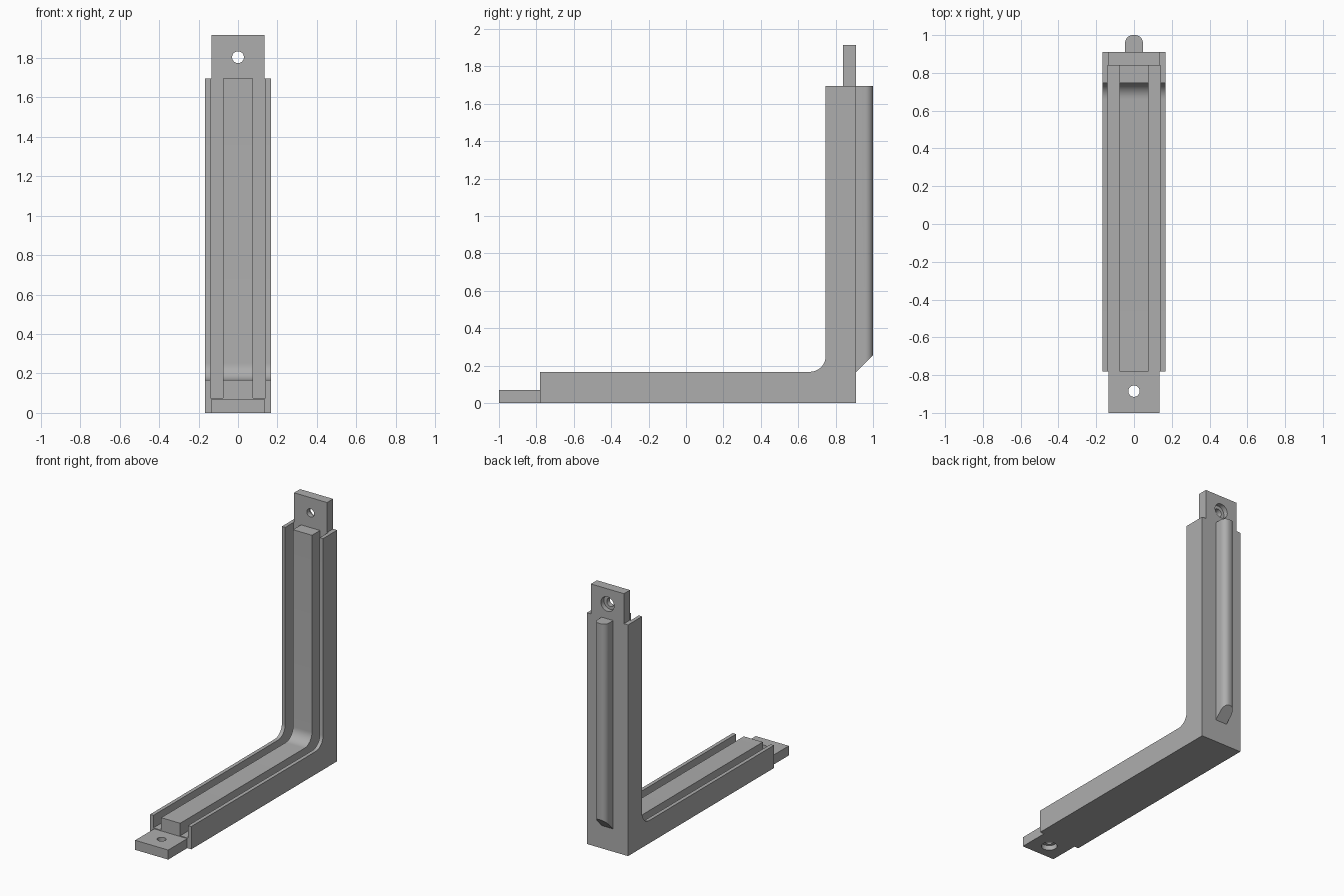
import bpy, bmesh, math
from mathutils import Matrix, Vector

if "Cube" in bpy.data.objects:
    bpy.data.objects.remove(bpy.data.objects["Cube"])

grey = bpy.data.materials.new("mid grey")
grey.use_nodes = True
colour = (0.42, 0.42, 0.42, 1)
grey.diffuse_color = colour
grey.node_tree.nodes["Principled BSDF"].inputs["Base Color"].default_value = colour

# Main dimensions
HALF, INNER, RIDGE = 0.167, 0.14, 0.077
END, BACK, TOP = -0.78, 0.91, 1.695
FACE_Z, FACE_Y = 0.167, 0.747
FLOOR_Z, FLOOR_Y = 0.075, 0.84
FILLET = 0.085


def prism(name, points, axis, depth, offset=0):
    """Extrude a 2D outline along x (outline in y,z) or z (outline in x,y)."""
    bm = bmesh.new()
    if axis == "x":
        verts = [bm.verts.new((offset, a, b)) for a, b in points]
        move = Vector((depth, 0, 0))
    else:
        verts = [bm.verts.new((a, b, offset)) for a, b in points]
        move = Vector((0, 0, depth))
    face = bm.faces.new(verts)
    new = bmesh.ops.extrude_face_region(bm, geom=[face])["geom"]
    bmesh.ops.translate(bm, vec=move, verts=[g for g in new if isinstance(g, bmesh.types.BMVert)])
    bmesh.ops.recalc_face_normals(bm, faces=bm.faces)
    mesh = bpy.data.meshes.new(name)
    bm.to_mesh(mesh)
    bm.free()
    mesh.materials.append(grey)
    obj = bpy.data.objects.new(name, mesh)
    bpy.context.collection.objects.link(obj)
    return obj


def cylinder(name, radius, depth, centre, axis):
    rot = Matrix.Rotation(math.pi / 2, 4, "X") if axis == "y" else Matrix()
    bm = bmesh.new()
    bmesh.ops.create_cone(bm, cap_ends=True, segments=40, radius1=radius, radius2=radius,
                          depth=depth, matrix=Matrix.Translation(centre) @ rot)
    mesh = bpy.data.meshes.new(name)
    bm.to_mesh(mesh)
    bm.free()
    mesh.materials.append(grey)
    obj = bpy.data.objects.new(name, mesh)
    bpy.context.collection.objects.link(obj)
    return obj


def cut(target, cutter):
    mod = target.modifiers.new("cut", "BOOLEAN")
    mod.operation, mod.solver, mod.object = "DIFFERENCE", "EXACT", cutter
    cutter.hide_render = True
    cutter.hide_set(True)


def smooth(obj):
    bpy.ops.object.select_all(action="DESELECT")
    obj.select_set(True)
    bpy.context.view_layer.objects.active = obj
    bpy.ops.object.shade_smooth_by_angle(angle=math.radians(30))


def arc(cx, cy, r, start, stop, steps=10):
    angles = [math.radians(start + (stop - start) * i / steps) for i in range(steps + 1)]
    return [(cx + r * math.cos(a), cy + r * math.sin(a)) for a in angles]


# L-shaped body with a filleted inner corner
outline = [(END, 0), (BACK, 0), (BACK, TOP), (FACE_Y, TOP)]
outline += arc(FACE_Y - FILLET, FACE_Z + FILLET, FILLET, 0, -90)
outline += [(END, FACE_Z)]
body = prism("angle_body", outline, "x", 2 * HALF, -HALF)
smooth(body)

# Pair of channels running along both legs
channel = [(END - 0.1, FLOOR_Z), (FLOOR_Y, FLOOR_Z), (FLOOR_Y, TOP + 0.1),
           (0.5, TOP + 0.1), (0.5, 0.4), (END - 0.1, 0.4)]
for side, start in (("left", RIDGE), ("right", -INNER)):
    cut(body, prism(side + "_channel_cutter", channel, "x", INNER - RIDGE, start))

# Screw tabs at the two ends, each with a counterbored hole
TAB = 0.134
foot_tab = prism("foot_tab", [(-1, 0), (END, 0), (END, 0.07), (-1, 0.07)], "x", 2 * TAB, -TAB)
head_tab = prism("head_tab", [(FLOOR_Y, TOP), (BACK, TOP), (BACK, 1.915), (FLOOR_Y, 1.915)],
                 "x", 2 * TAB, -TAB)
for tab, axis, hole, bore in (
        (foot_tab, "z", (0, -0.885, 0.03), (0, -0.885, 0)),
        (head_tab, "y", (0, 0.88, 1.803), (0, BACK, 1.803))):
    smooth(tab)
    cut(tab, cylinder(tab.name + "_hole_cutter", 0.03, 0.3, hole, axis))
    cut(tab, cylinder(tab.name + "_bore_cutter", 0.053, 0.07, bore, axis))

# Rounded rib on the back with a sloped lower end
R, W = 0.042, 0.047
section = [(-W, BACK), (W, BACK)] + arc(W - R, 1 - R, R, 0, 90) + arc(R - W, 1 - R, R, 90, 180)
rib = prism("back_rib", section, "z", TOP - FACE_Z, FACE_Z)
for v in rib.data.vertices:
    if v.co.z < 1:
        v.co.z += v.co.y - BACK
smooth(rib)
